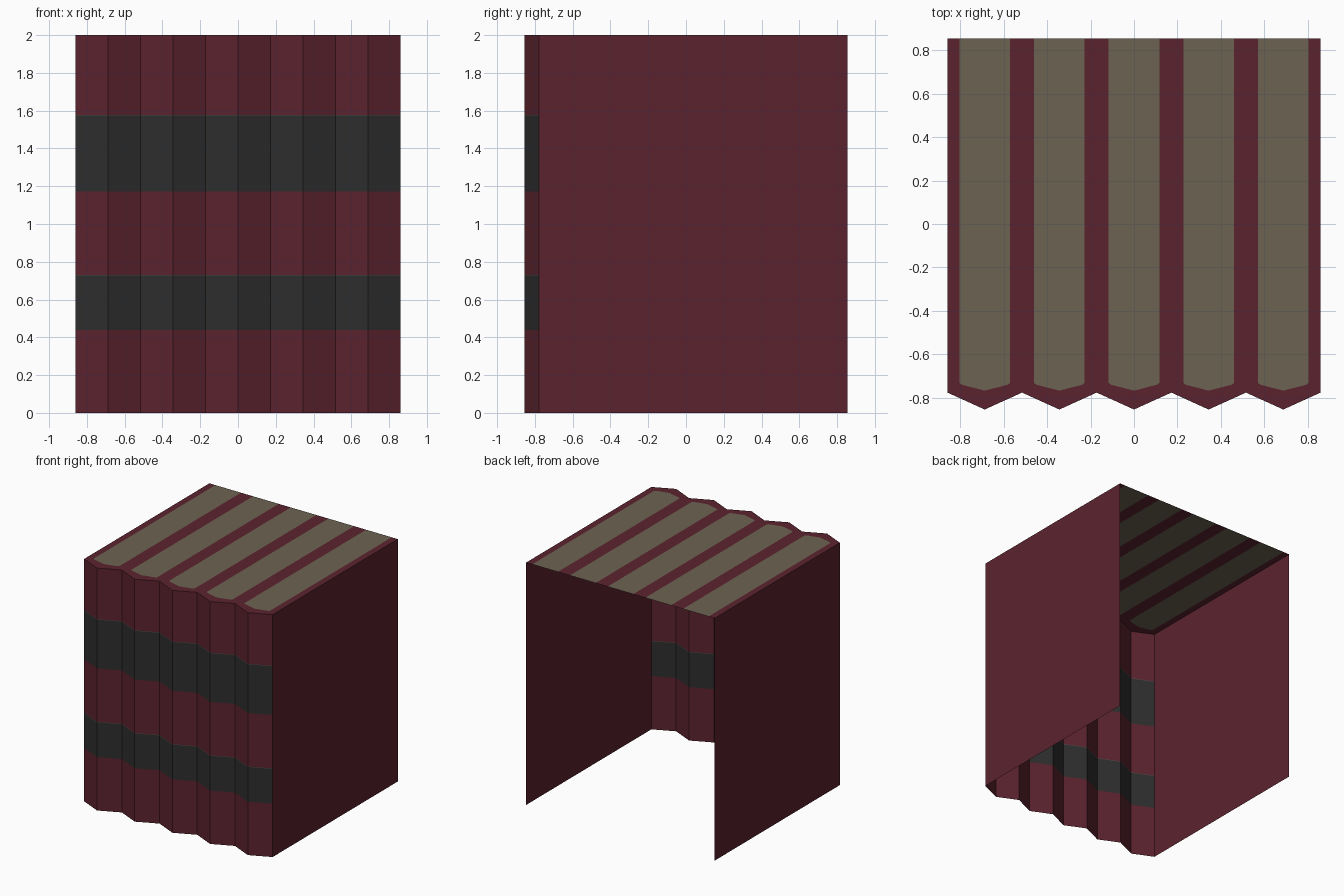
import bpy
import bmesh

cube = bpy.data.objects.get("Cube")
if cube:
    bpy.data.objects.remove(cube, do_unlink=True)


def material(name, rgb):
    m = bpy.data.materials.new(name)
    m.use_nodes = True
    m.diffuse_color = (*rgb, 1)
    m.node_tree.nodes["Principled BSDF"].inputs["Base Color"].default_value = (*rgb, 1)
    return m


RED = material("dark_red", (0.105, 0.0168, 0.028))
BLACK = material("charcoal", (0.027, 0.027, 0.027))
OLIVE = material("olive_tan", (0.15, 0.125, 0.084))
EDGE = material("band_edge_grey", (0.07, 0.075, 0.065))

HALF, BACK, VALLEY, PEAK, HEIGHT = 0.86, 0.855, -0.777, -0.855, 2.0
PANELS = 5
PITCH = 2 * HALF / PANELS
CENTRES = [-HALF + PITCH * (i + 0.5) for i in range(PANELS)]


def sheet(name, polygons, mats):
    """Open sheet from (points, material index, facing direction) entries."""
    bm = bmesh.new()
    for points, index, facing in polygons:
        face = bm.faces.new([bm.verts.new(p) for p in points])
        face.material_index = index
        face.normal_update()
        if sum(a * b for a, b in zip(face.normal, facing)) < 0:
            face.normal_flip()
    bmesh.ops.remove_doubles(bm, verts=bm.verts, dist=0.0005)
    mesh = bpy.data.meshes.new(name)
    bm.to_mesh(mesh)
    bm.free()
    for m in mats:
        mesh.materials.append(m)
    obj = bpy.data.objects.new(name, mesh)
    bpy.context.scene.collection.objects.link(obj)


# Pleated front wall with two dark bands, each with a fine upper edge
outline = [(-HALF + PITCH / 2 * i, PEAK if i % 2 else VALLEY)
           for i in range(2 * PANELS + 1)]
rows = [(0, 0.44, 0), (0.44, 0.727, 1), (0.727, 0.731, 2), (0.731, 1.172, 0),
        (1.172, 1.574, 1), (1.574, 1.578, 2), (1.578, HEIGHT, 0)]
front = []
for (xa, ya), (xb, yb) in zip(outline, outline[1:]):
    for low, high, index in rows:
        front.append(([(xa, ya, low), (xb, yb, low), (xb, yb, high), (xa, ya, high)],
                      index, (0, -1, 0)))
sheet("pleated_front", front, [RED, BLACK, EDGE])

# Plain side walls
for side, name in ((1, "left_wall"), (-1, "right_wall")):
    x = side * HALF
    sheet(name, [([(x, VALLEY, 0), (x, BACK, 0), (x, BACK, HEIGHT), (x, VALLEY, HEIGHT)],
                  0, (side, 0, 0))], [RED])

# Top with a tan strip inset in each pleat, open at the back edge
UP = (0, 0, 1)
strip = [(0.117, BACK), (0.117, -0.732), (0.105, -0.741), (0, -0.768)]
top = []
for c in CENTRES:
    full = strip + [(-x, y) for x, y in reversed(strip[:-1])]
    top.append(([(c + x, y, HEIGHT) for x, y in full], 1, UP))
    for s in (1, -1):
        border = strip + [(0, PEAK), (PITCH / 2, VALLEY), (PITCH / 2, BACK)]
        top.append(([(c + s * x, y, HEIGHT) for x, y in border], 0, UP))
sheet("striped_top", top, [RED, OLIVE])
